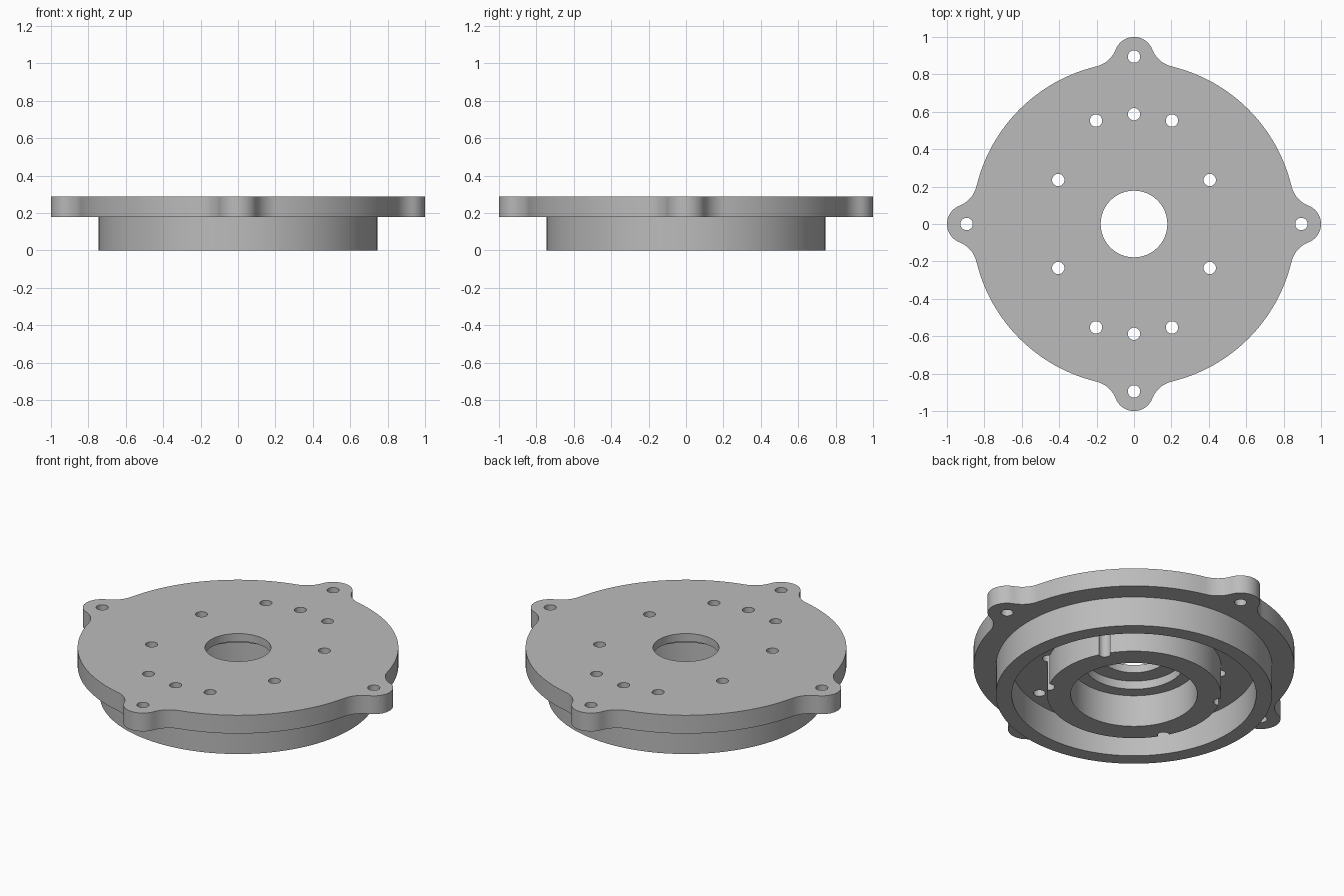
import bpy, bmesh, math
from math import sin, cos, pi, atan2

if "Cube" in bpy.data.objects:
    bpy.data.objects.remove(bpy.data.objects["Cube"])

PLATE_Z, TOP_Z = 0.178, 0.287
DISC_R, LUG_R, LUG_DIST = 0.866, 0.105, 0.895
HOLE_R = 0.033

grey = bpy.data.materials.new("machined grey")
grey.use_nodes = True
grey.diffuse_color = (0.5, 0.5, 0.5, 1)
grey.node_tree.nodes["Principled BSDF"].inputs["Base Color"].default_value = (0.5, 0.5, 0.5, 1)


def make_object(name, bm):
    bmesh.ops.recalc_face_normals(bm, faces=bm.faces)
    mesh = bpy.data.meshes.new(name)
    bm.to_mesh(mesh)
    bm.free()
    mesh.materials.append(grey)
    obj = bpy.data.objects.new(name, mesh)
    bpy.context.collection.objects.link(obj)
    return obj


def prism(bm, outline, low, high):
    """Extrude a flat outline between two heights."""
    face = bm.faces.new([bm.verts.new((x, y, low)) for x, y in outline])
    ext = bmesh.ops.extrude_face_region(bm, geom=[face])
    verts = [g for g in ext["geom"] if isinstance(g, bmesh.types.BMVert)]
    bmesh.ops.translate(bm, verts=verts, vec=(0, 0, high - low))


def arc(cx, cy, radius, start, end, steps):
    return [(cx + radius * cos(start + (end - start) * i / steps),
             cy + radius * sin(start + (end - start) * i / steps))
            for i in range(steps + 1)]


def circle(cx, cy, radius, steps):
    return arc(cx, cy, radius, 0, 2 * pi, steps)[:-1]


def lathe(name, profile, steps=128):
    """Revolve a closed (radius, height) profile about z."""
    bm = bmesh.new()
    rings = [[bm.verts.new((r * cos(2 * pi * i / steps), r * sin(2 * pi * i / steps), z))
              for r, z in profile] for i in range(steps)]
    n = len(profile)
    for i in range(steps):
        a, b = rings[i], rings[(i + 1) % steps]
        for j in range(n):
            k = (j + 1) % n
            bm.faces.new((a[j], b[j], b[k], a[k]))
    return make_object(name, bm)


def stack(name, sections, steps=128):
    """Solid of stepped coaxial cylinders, given as (radius, height) corners."""
    bm = bmesh.new()
    rings = [[bm.verts.new((x, y, z)) for x, y in circle(0, 0, r, steps)] for r, z in sections]
    for a, b in zip(rings, rings[1:]):
        for i in range(steps):
            k = (i + 1) % steps
            bm.faces.new((a[i], a[k], b[k], b[i]))
    bm.faces.new(rings[0])
    bm.faces.new(rings[-1])
    return make_object(name, bm)


def combine(target, tool, operation):
    mod = target.modifiers.new(operation.lower(), "BOOLEAN")
    mod.operation, mod.solver, mod.object = operation, "EXACT", tool
    bpy.context.view_layer.objects.active = target
    bpy.ops.object.modifier_apply(modifier=mod.name)
    bpy.data.objects.remove(tool)


# Plate outline: disc, concave fillet, lug and second fillet, repeated four times
fillet = 0.15
far, reach = DISC_R + fillet, LUG_R + fillet
fx = (far ** 2 + LUG_DIST ** 2 - reach ** 2) / (2 * LUG_DIST)
fy = math.sqrt(far ** 2 - fx ** 2)
disc_angle = atan2(fy, fx)
lug_angle = atan2(fy, fx - LUG_DIST)
quarter = arc(fx, -fy, fillet, pi - disc_angle, pi - lug_angle, 10)
quarter += arc(LUG_DIST, 0, LUG_R, -lug_angle, lug_angle, 20)[1:-1]
quarter += arc(fx, fy, fillet, pi + lug_angle, pi + disc_angle, 10)
quarter += arc(0, 0, DISC_R, disc_angle, pi / 2 - disc_angle, 28)[1:-1]
outline = []
for turn in range(4):
    c, s = round(cos(turn * pi / 2)), round(sin(turn * pi / 2))
    outline += [(c * x - s * y, s * x + c * y) for x, y in quarter]
bm = bmesh.new()
prism(bm, outline, PLATE_Z, TOP_Z)
flange = make_object("mounting_flange", bm)

# Round hub below the plate
combine(flange, stack("hub", [(0.746, 0), (0.746, 0.23)]), "UNION")

# Annular pocket leaving an outer rim and a central boss
combine(flange, lathe("pocket", [(0.47, -0.1), (0.66, -0.1), (0.66, PLATE_Z), (0.47, PLATE_Z)]),
        "DIFFERENCE")

# Stepped central bore
combine(flange, stack("bore", [(0.342, -0.1), (0.342, 0.19), (0.27, 0.19), (0.27, 0.24),
                               (0.178, 0.24), (0.178, 0.4)]), "DIFFERENCE")

# Bolt holes: lugs, pocket floor and boss edge
spots = [(LUG_DIST, 0), (-LUG_DIST, 0)]
for side in (-1, 1):
    spots += [(0, side * LUG_DIST), (0, side * 0.587)]
    for x, y in ((0.203, 0.553), (0.405, 0.235)):
        spots += [(x, side * y), (-x, side * y)]
bm = bmesh.new()
for x, y in spots:
    prism(bm, circle(x, y, HOLE_R, 32), -0.1, 0.4)
combine(flange, make_object("bolt_holes", bm), "DIFFERENCE")

# Smooth walls with crisp edges
bpy.ops.object.select_all(action="DESELECT")
flange.select_set(True)
bpy.context.view_layer.objects.active = flange
bpy.ops.object.shade_smooth_by_angle(angle=math.radians(30))
